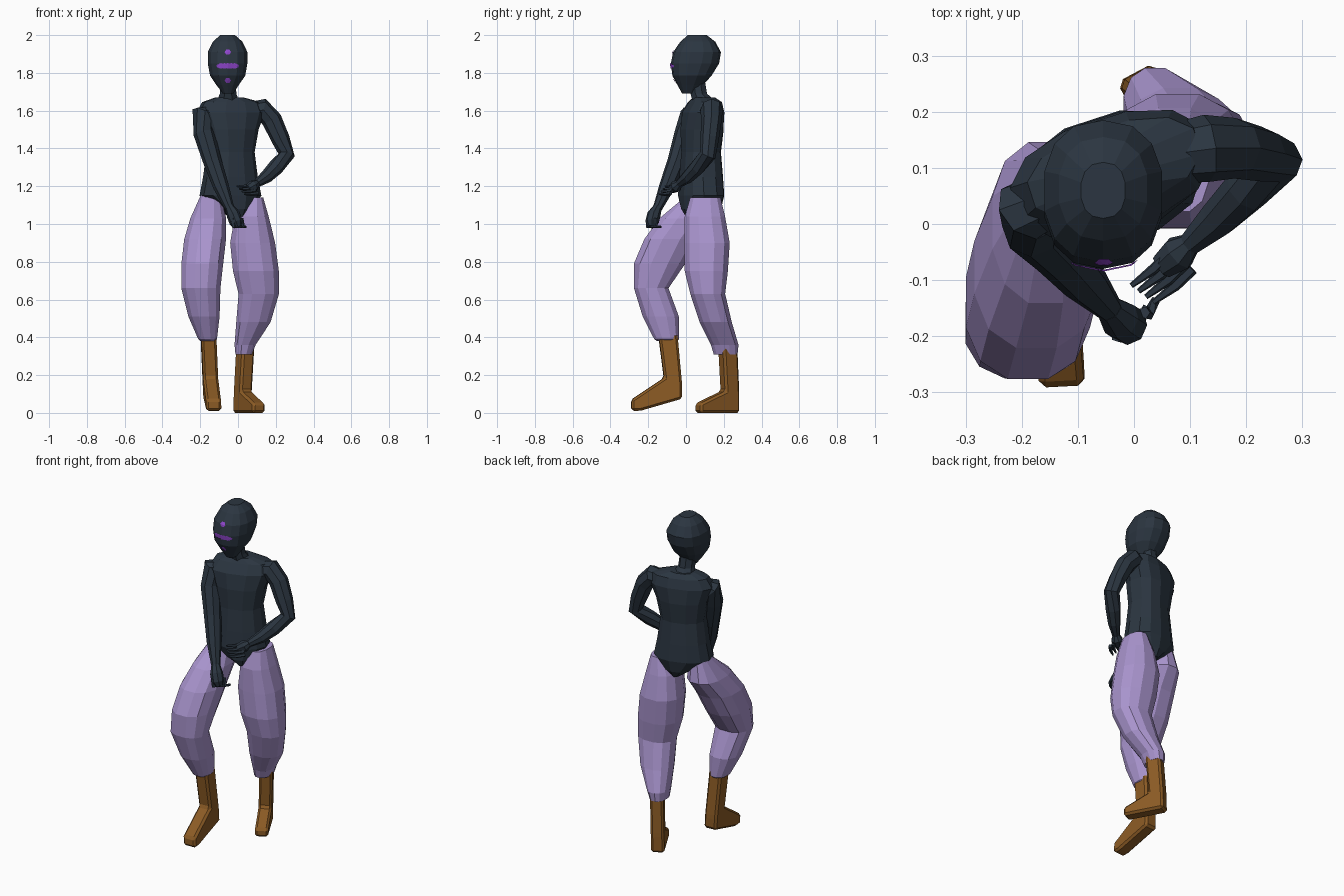
import bpy, bmesh, math
from mathutils import Vector
from mathutils.bvhtree import BVHTree


def material(name, color):
    m = bpy.data.materials.new(name)
    m.diffuse_color = (*color, 1)
    return m


DARK = material("slate cloth", (0.024, 0.036, 0.052))
LILAC = material("lilac cloth", (0.40, 0.30, 0.62))
BROWN = material("brown leather", (0.26, 0.105, 0.018))
PURPLE = material("purple paint", (0.27, 0.06, 0.60))


def finish(bm, name, mat):
    bmesh.ops.recalc_face_normals(bm, faces=bm.faces)
    me = bpy.data.meshes.new(name)
    bm.to_mesh(me)
    me.materials.append(mat)
    ob = bpy.data.objects.new(name, me)
    bpy.context.collection.objects.link(ob)
    return ob


def skin(bm, rings):
    """Join rings of points with quads and cap both ends."""
    vs = [[bm.verts.new(p) for p in r] for r in rings]
    n = len(vs[0])
    for a, b in zip(vs, vs[1:]):
        for i in range(n):
            bm.faces.new((a[i], a[(i + 1) % n], b[(i + 1) % n], b[i]))
    bm.faces.new(vs[0])
    bm.faces.new(vs[-1])


def loft(name, mat, bounds, sides=12, turn=0, square=1.0):
    """Horizontal rings given as (x0, x1, y0, y1, z), turned about their centres."""
    rings = []
    c, s = math.cos(turn), math.sin(turn)
    for x0, x1, y0, y1, z in bounds:
        ring = []
        for i in range(sides):
            a = 2 * math.pi * (i + 0.5) / sides
            u, v = [math.copysign(abs(f) ** square, f) for f in (math.cos(a), math.sin(a))]
            u, v = u * (x1 - x0) / 2, v * (y1 - y0) / 2
            ring.append(((x0 + x1) / 2 + u * c - v * s, (y0 + y1) / 2 + u * s + v * c, z))
        rings.append(ring)
    bm = bmesh.new()
    skin(bm, rings)
    return finish(bm, name, mat)


def tube(bm, path, sides=8):
    """Round limb along (x, y, z, radius) points."""
    pts = [Vector(p[:3]) for p in path]
    rings = []
    for i, p in enumerate(pts):
        t = (pts[min(i + 1, len(pts) - 1)] - pts[max(i - 1, 0)]).normalized()
        u = t.cross(Vector((0, 1, 0))).normalized()
        v = t.cross(u)
        rings.append([p + path[i][3] * (u * math.cos(k * math.tau / sides) + v * math.sin(k * math.tau / sides))
                      for k in range(sides)])
    skin(bm, rings)


# Torso: turned so the left shoulder sits further back
def body(cx, cy, z, rx, ry):
    return (cx - rx, cx + rx, cy - ry, cy + ry, z)


loft("torso", DARK, [
    body(-0.01, 0.08, 1.04, 0.03, 0.085), body(-0.02, 0.08, 1.08, 0.085, 0.105),
    body(-0.04, 0.08, 1.15, 0.165, 0.115), body(-0.04, 0.08, 1.25, 0.145, 0.11),
    body(-0.04, 0.08, 1.38, 0.128, 0.10), body(-0.04, 0.085, 1.5, 0.15, 0.108),
    body(-0.04, 0.09, 1.59, 0.185, 0.10), body(-0.035, 0.10, 1.645, 0.16, 0.075),
    body(-0.045, 0.095, 1.67, 0.075, 0.055)], turn=math.radians(18), square=0.85)

# Neck and head
loft("neck", DARK, [(-0.115, 0.01, 0.03, 0.16, 1.65), (-0.10, -0.005, 0.02, 0.115, 1.69),
                    (-0.10, -0.01, 0.01, 0.10, 1.78)], sides=8)
head = loft("head", DARK, [
    (-0.08, -0.025, -0.02, 0.05, 1.69), (-0.115, 0.005, -0.045, 0.09, 1.735),
    (-0.15, 0.04, -0.072, 0.135, 1.785), (-0.162, 0.052, -0.08, 0.175, 1.85),
    (-0.162, 0.052, -0.068, 0.185, 1.91), (-0.135, 0.025, -0.03, 0.155, 1.965),
    (-0.095, -0.015, 0.01, 0.11, 2.0)], sides=14, square=0.85)

# Face markings: thin patches laid on the front of the head
hb = bmesh.new()
hb.from_mesh(head.data)
tree = BVHTree.FromBMesh(hb)
bm = bmesh.new()


def mark(x, z, rx, rz, sides=8):
    def on_face(px, pz):
        hit = tree.ray_cast(Vector((px, -1, pz)), Vector((0, 1, 0)))[0]
        return bm.verts.new((px, hit.y - 0.005, pz))
    mid = on_face(x, z)
    rim = [on_face(x + rx * math.cos(k * math.tau / sides), z + rz * math.sin(k * math.tau / sides))
           for k in range(sides)]
    for a, b in zip(rim, rim[1:] + rim[:1]):
        bm.faces.new((mid, a, b))


mark(-0.054, 1.91, 0.017, 0.015, 6)
mark(-0.054, 1.76, 0.017, 0.015, 6)
for dx in (-0.036, -0.018, 0, 0.018, 0.036):
    mark(-0.054 + dx, 1.837, 0.019, 0.015)
for side in (-1, 1):
    mark(-0.054 + side * 0.05, 1.837, 0.011, 0.009, 6)
finish(bm, "face_marks", PURPLE)

# Right arm hanging across the front, ending in a loose fist
bm = bmesh.new()
tube(bm, [(-0.11, 0.07, 1.59, 0.045), (-0.19, 0.025, 1.575, 0.06), (-0.18, -0.005, 1.48, 0.056),
          (-0.135, -0.05, 1.33, 0.049), (-0.09, -0.10, 1.2, 0.042), (-0.045, -0.15, 1.085, 0.025)])
finish(bm, "right_arm", DARK)
bm = bmesh.new()
tube(bm, [(-0.045, -0.15, 1.09, 0.024), (-0.025, -0.17, 1.05, 0.036), (-0.01, -0.18, 1.01, 0.036),
          (0.0, -0.18, 0.985, 0.022)])
for k in range(4):
    x, y = -0.03 + 0.016 * k, -0.20 + 0.014 * k
    tube(bm, [(x, y, 1.03, 0.011), (x + 0.008, y - 0.003, 0.985, 0.011), (x + 0.022, y + 0.025, 0.985, 0.008)], 5)
finish(bm, "right_hand", DARK)

# Left arm bent at the elbow, hand open in front of the belly
bm = bmesh.new()
tube(bm, [(0.04, 0.12, 1.59, 0.05), (0.13, 0.135, 1.605, 0.06), (0.18, 0.135, 1.55, 0.054),
          (0.225, 0.125, 1.45, 0.049), (0.257, 0.115, 1.365, 0.044), (0.2, 0.06, 1.30, 0.042),
          (0.15, 0.01, 1.25, 0.035), (0.1, -0.035, 1.215, 0.022)])
finish(bm, "left_arm", DARK)
bm = bmesh.new()
tube(bm, [(0.1, -0.035, 1.215, 0.02), (0.08, -0.052, 1.20, 0.033), (0.05, -0.075, 1.185, 0.024)])
for k in range(4):
    x, y, z = 0.035 + 0.013 * k, -0.06 - 0.01 * k, 1.205 - 0.014 * k
    tube(bm, [(x + 0.03, y + 0.01, z, 0.011), (x, y - 0.02, z - 0.005, 0.010),
              (x - 0.04, y - 0.05, z - 0.005, 0.005)], 5)
finish(bm, "left_hand", DARK)

# Baggy trouser legs
loft("right_trouser_leg", LILAC, [
    (-0.20, -0.09, 0.0, 0.13, 1.15), (-0.255, -0.06, -0.145, 0.15, 1.03),
    (-0.288, -0.06, -0.225, 0.07, 0.92), (-0.303, -0.075, -0.28, 0.0, 0.79),
    (-0.303, -0.09, -0.278, -0.09, 0.66), (-0.265, -0.095, -0.232, -0.035, 0.51),
    (-0.212, -0.11, -0.17, -0.035, 0.39), (-0.2, -0.12, -0.155, -0.045, 0.38)], sides=12, square=0.85)
loft("left_trouser_leg", LILAC, [
    (0.03, 0.135, 0.02, 0.185, 1.14), (-0.02, 0.165, -0.01, 0.21, 1.04),
    (-0.045, 0.20, -0.012, 0.235, 0.9), (-0.03, 0.22, -0.01, 0.225, 0.75),
    (0.0, 0.22, 0.02, 0.21, 0.63), (-0.012, 0.175, 0.07, 0.245, 0.48),
    (-0.02, 0.095, 0.13, 0.28, 0.36), (-0.015, 0.075, 0.145, 0.275, 0.31)], sides=12, square=0.85)


# Boots: side profile (forward, up) given thickness, leaning sideways with height
def boot(name, profile, heel, yaw, half, lean):
    bm = bmesh.new()
    fwd = Vector((math.sin(yaw), -math.cos(yaw), 0))
    out = Vector((math.cos(yaw), math.sin(yaw), 0))
    rings = []
    for s in (-1, 1):
        rings.append([Vector((*heel, 0)) + fwd * f + out * s * half + Vector((lean * u, 0, u))
                      for f, u in profile])
    skin(bm, rings)
    bmesh.ops.recalc_face_normals(bm, faces=bm.faces)
    bmesh.ops.bevel(bm, geom=list(bm.edges), offset=0.012, segments=1, affect='EDGES')
    finish(bm, name, BROWN)


boot("right_boot", [(0, 0.075), (0.225, 0.01), (0.268, 0.012), (0.268, 0.07), (0.095, 0.185),
                    (0.125, 0.42), (0.025, 0.42), (0.0, 0.15)],
     (-0.14, -0.022), math.radians(3), 0.04, -0.05)
boot("left_boot", [(0, 0), (0.235, 0), (0.235, 0.05), (0.085, 0.115), (0.1, 0.36),
                   (0.012, 0.36), (0.0, 0.11)],
     (0.002, 0.27), math.radians(28), 0.037, 0.03)
